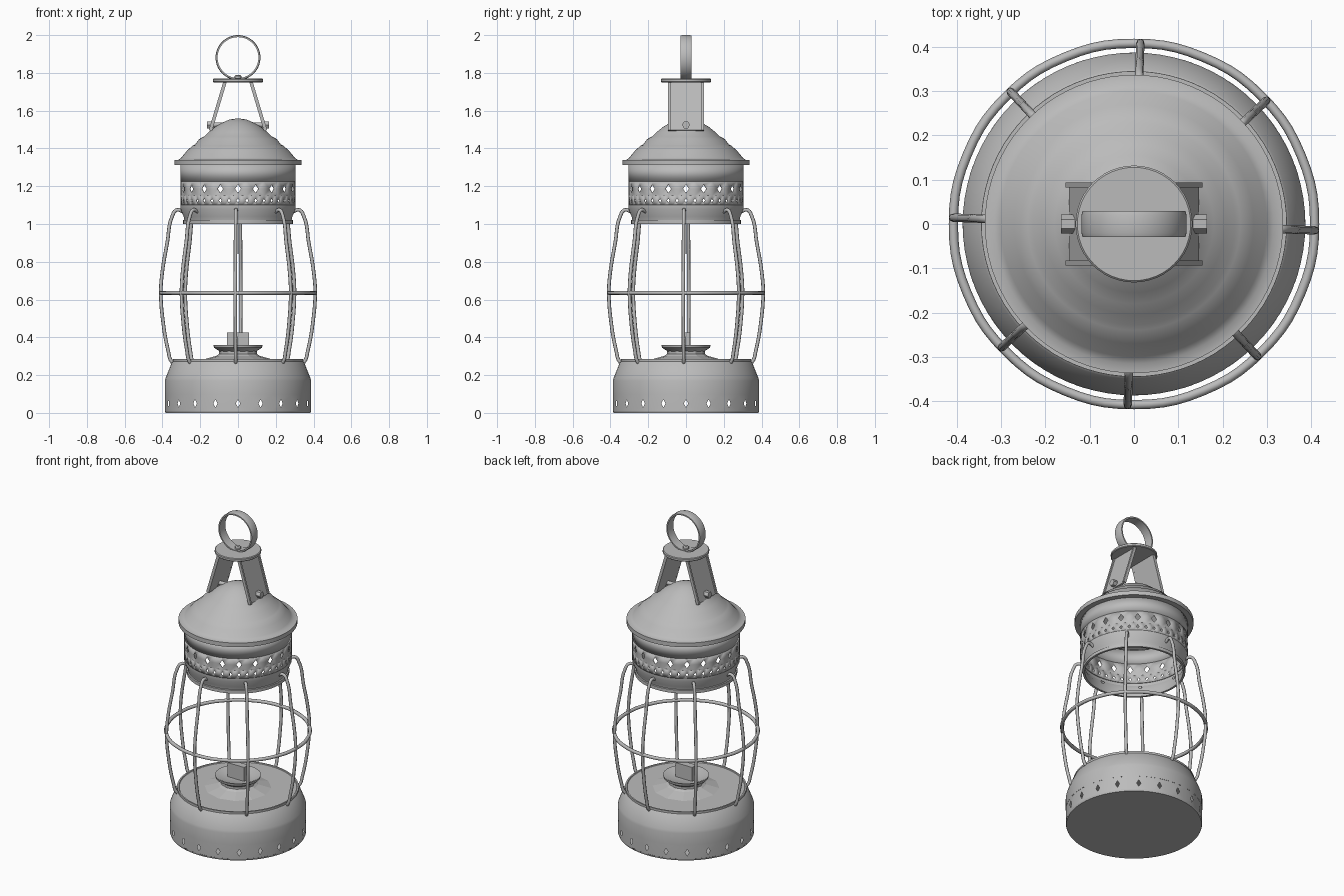
import bpy, bmesh, math
from mathutils import Vector, Matrix

if "Cube" in bpy.data.objects:
    bpy.data.objects.remove(bpy.data.objects["Cube"])

grey = bpy.data.materials.new("grey_metal")
grey.diffuse_color = (0.5, 0.5, 0.5, 1)
grey.use_nodes = True
grey.node_tree.nodes["Principled BSDF"].inputs["Base Color"].default_value = grey.diffuse_color


def finish(name, bm, smooth=35):
    bmesh.ops.remove_doubles(bm, verts=bm.verts, dist=1e-5)
    bmesh.ops.recalc_face_normals(bm, faces=bm.faces)
    me = bpy.data.meshes.new(name)
    bm.to_mesh(me)
    bm.free()
    ob = bpy.data.objects.new(name, me)
    bpy.context.collection.objects.link(ob)
    me.materials.append(grey)
    if smooth:
        bpy.ops.object.select_all(action='DESELECT')
        ob.select_set(True)
        bpy.context.view_layer.objects.active = ob
        bpy.ops.object.shade_smooth_by_angle(angle=math.radians(smooth))
    return ob


def polar(r, a, z):
    return Vector((r * math.cos(a), r * math.sin(a), z))


def lathe(name, profile, n=80, smooth=35, bm=None):
    """Revolve (radius, height) points around z."""
    bm = bm or bmesh.new()
    vs = [bm.verts.new((r, 0, z)) for r, z in profile]
    es = [bm.edges.new(p) for p in zip(vs, vs[1:])]
    bmesh.ops.spin(bm, geom=vs + es, cent=(0, 0, 0), axis=(0, 0, 1),
                   angle=2 * math.pi, steps=n, use_merge=True)
    return finish(name, bm, smooth)


def pierced_band(bm, r, z0, z1, zc, n, w, h):
    """Cylinder wall with n diamond holes, w wide and h high, at height zc."""
    step, dw = math.pi / n, w / 2 / r
    for i in range(n):
        a = 2 * math.pi * i / n - math.pi / 2
        for sx in (-1, 1):
            for ze, sz in ((z0, -1), (z1, 1)):
                pts = [polar(r, a + sx * step, zc), polar(r, a + sx * step, ze),
                       polar(r, a, ze), polar(r, a, zc + sz * h / 2),
                       polar(r, a + sx * dw, zc)]
                bm.faces.new([bm.verts.new(p) for p in pts])


def tube(name, paths, radius, cyclic=False):
    cu = bpy.data.curves.new(name, 'CURVE')
    cu.dimensions = '3D'
    cu.bevel_depth = radius
    cu.bevel_resolution = 2
    cu.use_fill_caps = True
    cu.resolution_u = 5
    for path in paths:
        sp = cu.splines.new('BEZIER')
        sp.bezier_points.add(len(path) - 1)
        for bp, p in zip(sp.bezier_points, path):
            bp.co = p
            bp.handle_left_type = bp.handle_right_type = 'AUTO'
        sp.use_cyclic_u = cyclic
    cu.materials.append(grey)
    ob = bpy.data.objects.new(name, cu)
    bpy.context.collection.objects.link(ob)
    return ob


def box(bm, center, size, rot=Matrix.Identity(4)):
    m = Matrix.Translation(center) @ rot @ Matrix.Diagonal((*size, 1))
    bmesh.ops.create_cube(bm, size=1, matrix=m)


# hollow base with a row of vents, closed bottom and top plate
bm = bmesh.new()
pierced_band(bm, 0.387, 0.01, 0.095, 0.05, 20, 0.024, 0.042)
lathe("base_skirt", [(0, 0), (0.384, 0), (0.387, 0.01)], bm=bm)
lathe("base_shoulder", [(0.387, 0.095), (0.387, 0.17), (0.383, 0.185), (0.35, 0.268),
                        (0.345, 0.272), (0.345, 0.285), (0.336, 0.285),
                        (0.333, 0.281), (0, 0.281)])

# burner: faceted collar, flared cup and flat wick holder
lathe("burner_collar", [(0.19, 0.281), (0.115, 0.302), (0.1, 0.312), (0.1, 0.33)], n=12, smooth=0)
lathe("burner_cup", [(0.085, 0.315), (0.1, 0.328), (0.127, 0.345), (0.13, 0.36),
                     (0.122, 0.36), (0.085, 0.34), (0, 0.338)], n=40)
bm = bmesh.new()
box(bm, (0, 0, 0.38), (0.115, 0.042, 0.092))
finish("wick_holder", bm, 0)

# upper drum: two rows of vents, tapered lower lip, open underneath
bm = bmesh.new()
pierced_band(bm, 0.305, 1.15, 1.225, 1.186, 20, 0.032, 0.045)
pierced_band(bm, 0.305, 1.10, 1.15, 1.124, 40, 0.017, 0.022)
finish("drum_vents", bm)
lathe("drum_top", [(0.305, 1.225), (0.305, 1.315)])
lathe("drum_lip", [(0.305, 1.10), (0.305, 1.08), (0.288, 1.04), (0.284, 1.022),
                   (0.291, 1.02), (0.291, 1.0), (0.278, 1.0), (0.278, 1.04), (0.30, 1.08)])
for part in ("drum_vents", "drum_top"):
    mod = bpy.data.objects[part].modifiers.new("thickness", 'SOLIDIFY')
    mod.thickness = 0.005

# stepped roof with brim
lathe("roof", [(0.30, 1.312), (0.337, 1.312), (0.337, 1.338), (0.315, 1.34), (0.30, 1.352),
               (0.27, 1.388), (0.24, 1.415), (0.228, 1.42), (0.205, 1.45), (0.18, 1.463),
               (0.155, 1.487), (0.12, 1.515), (0.08, 1.538), (0.045, 1.553),
               (0.02, 1.557), (0, 1.558)], smooth=40)

# handle straps: leaning folded plates
top, low = Vector((0.065, 0, 1.752)), Vector((0.142, 0, 1.495))
mid, length = (top + low) / 2, (top - low).length
lean = math.atan2(top.x - low.x, top.z - low.z)
rot = Matrix.Rotation(lean, 4, 'Y')
for side, turn in (("right", 0), ("left", math.pi)):
    bm = bmesh.new()
    box(bm, mid, (0.01, 0.185, length), rot)
    for y in (-0.088, 0.088):
        box(bm, mid + Vector((0.004, y, 0)), (0.018, 0.012, length), rot)
    bm.transform(Matrix.Rotation(turn, 4, 'Z'))
    finish(side + "_strap", bm, 0)

    # bolt with hexagonal head
    bm = bmesh.new()
    for x, r, d, n in ((0.1, 0.013, 0.10, 16), (0.148, 0.021, 0.034, 6)):
        bmesh.ops.create_cone(bm, cap_ends=True, segments=n, radius1=r, radius2=r, depth=d,
                              matrix=Matrix.Translation((x, 0, 1.525)) @
                              Matrix.Rotation(math.pi / 2, 4, 'Y'))
    bm.transform(Matrix.Rotation(turn, 4, 'Z'))
    finish(side + "_bolt", bm)

# top disc, rivet and hanging ring
lathe("top_disc", [(0, 1.75), (0.128, 1.75), (0.132, 1.754), (0.132, 1.766),
                   (0.128, 1.77), (0, 1.77)], n=48)
lathe("rivet", [(0.018, 1.77), (0.018, 1.783), (0.01, 1.79), (0, 1.79)], n=12)
ring = lathe("hanging_ring", [(0.108, -0.029), (0.116, -0.029), (0.119, -0.02), (0.119, 0.02),
                              (0.116, 0.029), (0.108, 0.029), (0.108, -0.029)], n=64)
ring.location = (0, 0, 1.881)
ring.rotation_euler = (math.pi / 2, 0, 0)

# wire cage
wire = [(0.285, 1.062), (0.325, 1.074), (0.347, 1.045), (0.375, 0.9), (0.403, 0.73),
        (0.409, 0.635), (0.398, 0.49), (0.37, 0.33), (0.352, 0.272), (0.335, 0.26)]
tube("cage_wires", [[polar(r, k * math.pi / 4 - math.radians(2), z) for r, z in wire]
                    for k in range(8)], 0.0095)
tube("cage_hoop", [[polar(0.408, k * math.pi / 8, 0.635) for k in range(16)]], 0.0105, True)
